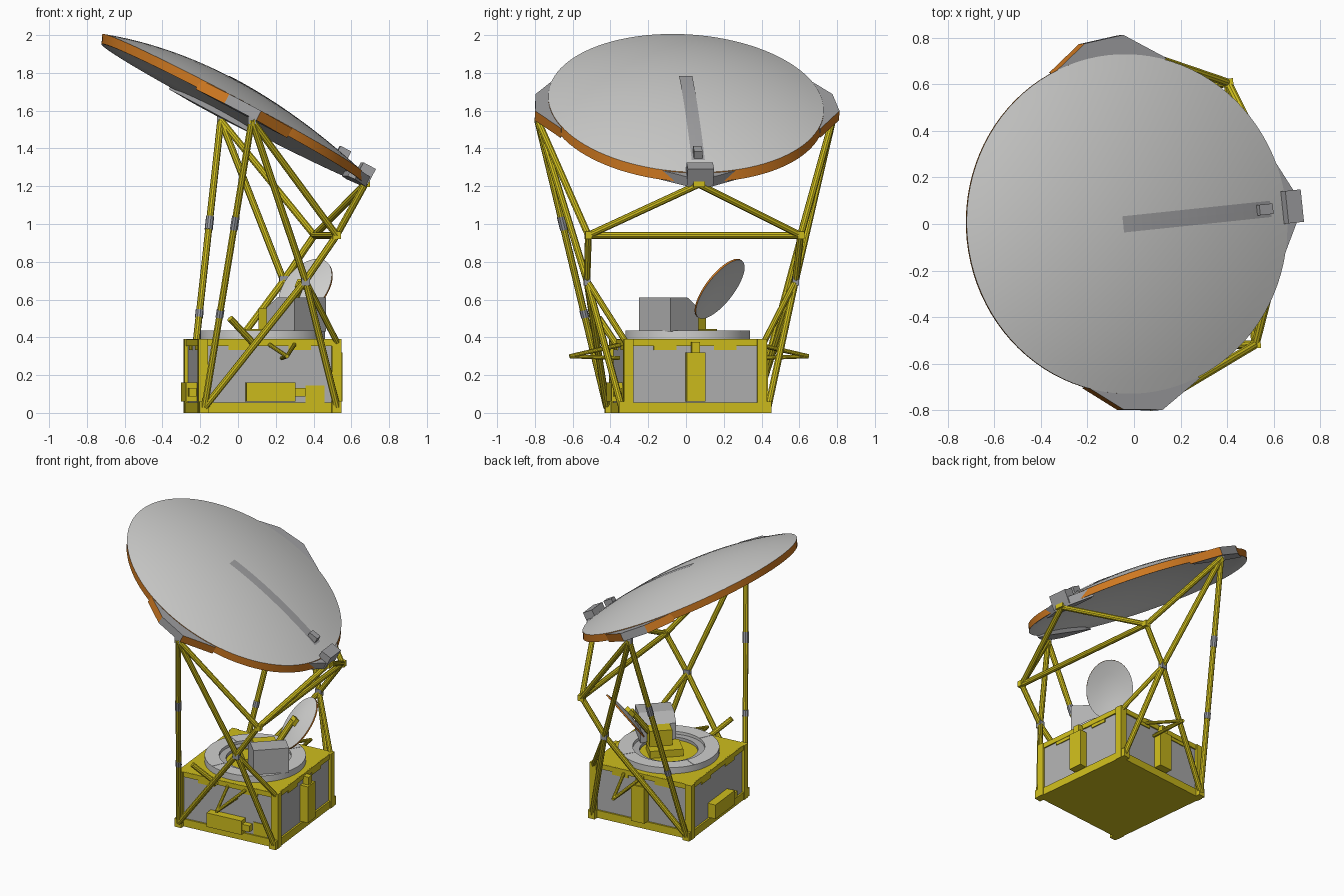
import bpy, bmesh, math
from mathutils import Matrix, Vector

if "Cube" in bpy.data.objects:
    bpy.data.objects.remove(bpy.data.objects["Cube"])

def mat(name, c):
    m = bpy.data.materials.new(name)
    m.diffuse_color = (*c, 1)
    m.use_nodes = True
    m.node_tree.nodes["Principled BSDF"].inputs["Base Color"].default_value = m.diffuse_color
    return m

YELLOW = mat("gold_yellow", (0.62, 0.51, 0.012))
ORANGE = mat("copper_orange", (0.62, 0.19, 0.015))
WHITE = mat("reflector_white", (0.62, 0.62, 0.61))
PANEL = mat("panel_grey", (0.44, 0.44, 0.44))
GREY = mat("bracket_grey", (0.36, 0.36, 0.37))
HINGE = mat("hinge_grey", (0.30, 0.31, 0.34))

YAW = math.radians(6)
BODY = Matrix.Translation((0.13, 0.01, 0)) @ Matrix.Rotation(YAW, 4, 'Z')
DISH = (Matrix.Translation((-0.03, 0, 1.64)) @ Matrix.Rotation(YAW, 4, 'Z')
        @ Matrix.Rotation(math.radians(28), 4, 'Y'))
A, B, H = 0.78, 0.73, 0.115         # reflector half axes and bulge
SLANT = -0.45                       # depth runs almost straight down, not square to the rim

def finish(name, bm, mats, frame, smooth=False):
    bmesh.ops.recalc_face_normals(bm, faces=bm.faces)
    me = bpy.data.meshes.new(name)
    bm.to_mesh(me)
    bm.free()
    for m in mats:
        me.materials.append(m)
    ob = bpy.data.objects.new(name, me)
    ob.matrix_world = frame
    bpy.context.collection.objects.link(ob)
    if smooth:
        bpy.context.view_layer.objects.active = ob
        ob.select_set(True)
        bpy.ops.object.shade_smooth_by_angle(angle=math.radians(35))
        ob.select_set(False)
    return ob

def box(name, loc, size, m, frame=BODY, yaw=0):
    bm = bmesh.new()
    bmesh.ops.create_cube(bm, size=1, matrix=Matrix.Translation(loc)
                          @ Matrix.Rotation(yaw, 4, 'Z') @ Matrix.Diagonal((*size, 1)))
    return finish(name, bm, [m], frame)

def tube(name, p, q, r=0.0185, m=YELLOW, frame=BODY):
    p, q = Vector(p), Vector(q)
    d = q - p
    bm = bmesh.new()
    bmesh.ops.create_cone(bm, cap_ends=True, segments=10, radius1=r, radius2=r, depth=d.length,
                          matrix=Matrix.Translation((p + q) / 2)
                          @ d.to_track_quat('Z', 'Y').to_matrix().to_4x4())
    return finish(name, bm, [m], frame, True)

def revolve(name, prof, mats, idx, frame, sx=1, sy=1, n=72, closed=False, slant=0):
    """Spin (radius, height) points; idx gives the material of each strip."""
    bm = bmesh.new()
    rings = []
    for r, z in prof:
        if r == 0:
            rings.append([bm.verts.new((slant * z, 0, z))] * n)
        else:
            rings.append([bm.verts.new((r * sx * math.cos(2 * math.pi * i / n) + slant * z,
                                        r * sy * math.sin(2 * math.pi * i / n), z))
                          for i in range(n)])
    pairs = list(zip(rings, rings[1:])) + ([(rings[-1], rings[0])] if closed else [])
    for k, (a, b) in enumerate(pairs):
        for i in range(n):
            j = (i + 1) % n
            f = bm.faces.new(list(dict.fromkeys((a[i], a[j], b[j], b[i]))))
            f.material_index = idx(k)
    return finish(name, bm, mats, frame, True)

def prism(name, pts, z0, z1, mats, side_idx, frame):
    bm = bmesh.new()
    lo = [bm.verts.new((x, y, z0)) for x, y in pts]
    hi = [bm.verts.new((x, y, z1)) for x, y in pts]
    bm.faces.new(hi)
    bm.faces.new(lo)
    for i in range(len(pts)):
        j = (i + 1) % len(pts)
        bm.faces.new((lo[i], lo[j], hi[j], hi[i])).material_index = side_idx(i)
    return finish(name, bm, mats, frame)

# Main reflector: convex shell with a copper rim band
N = 12
top = [(i / N, H * (1 - (i / N) ** 2)) for i in range(N + 1)]
under = [(0.985 * i / N, H * (1 - (i / N) ** 2) - 0.048) for i in range(N, -1, -1)]
revolve("main_reflector", top + [(1, -0.048)] + under, [WHITE, ORANGE],
        lambda k: 1 if k == N else 0, DISH, A, B, 96, slant=SLANT)

# Mounting plates on the reflector rim
side = [(-0.27, 0.68), (-0.11, 0.79), (0.08, 0.81), (0.28, 0.69), (0.2, 0.665), (-0.2, 0.665)]
for s, tag in ((1, "back"), (-1, "front")):
    prism("rim_plate_" + tag, [(x, s * y) for x, y in side], -0.06, -0.004, [GREY, ORANGE],
          lambda i: 1 if i in (0, 2) else 0, DISH)
prism("rim_plate_low", [(0.745, 0.21), (0.83, 0.06), (0.83, -0.06), (0.745, -0.21),
                        (0.71, -0.15), (0.71, 0.15)], -0.06, -0.004, [GREY], lambda i: 0, DISH)
box("rim_latch_block", (0.795, 0, 0), (0.075, 0.14, 0.095), GREY, DISH)
box("rim_sensor_block", (0.645, 0, 0.045), (0.065, 0.045, 0.05), GREY, DISH)

# Thin strip lying on the reflector back
bm = bmesh.new()
rows = []
for i in range(17):
    u = -0.03 + 0.73 * i / 16
    row = []
    for v in (-0.035, 0, 0.035):
        z = H * (1 - (u / A) ** 2 - (v / B) ** 2)
        row.append(bm.verts.new((u + SLANT * z, v, z + 0.004)))
    rows.append(row)
for a, b in zip(rows, rows[1:]):
    for k in (0, 1):
        bm.faces.new((a[k], b[k], b[k + 1], a[k + 1]))
finish("reflector_strip", bm, [GREY], DISH)

# Body: grey panels inside a yellow frame
box("body_panels", (0, 0, 0.2), (0.725, 0.725, 0.36), PANEL)
box("body_floor", (0, 0, 0.01), (0.735, 0.735, 0.02), YELLOW)
box("body_deck", (0, 0, 0.38), (0.735, 0.735, 0.02), YELLOW)
for sx in (-1, 1):
    for sy in (-1, 1):
        box("corner_post", (sx * 0.355, sy * 0.355, 0.195), (0.05, 0.05, 0.39), YELLOW)
        box("corner_foot", (sx * 0.352, sy * 0.388, 0.03), (0.05, 0.035, 0.06), YELLOW)
for k in range(4):
    F = BODY @ Matrix.Rotation(k * math.pi / 2, 4, 'Z')      # k=0 is the front face
    box("bottom_rail", (0, -0.362, 0.027), (0.70, 0.025, 0.054), YELLOW, F)
    box("top_rail", (0, -0.362, 0.372), (0.70, 0.02, 0.035), YELLOW, F)
    for s in (-1, 1):
        box("top_rail_tab", (s * 0.16, -0.364, 0.345), (0.12, 0.01, 0.025), YELLOW, F)
    # Equipment boxes: flat on front and left, upright on right and back
    if k in (0, 3):
        box("equipment_box", (0.0, -0.39, 0.11), (0.26, 0.06, 0.10), YELLOW, F)
        box("equipment_plug", (0.155, -0.39, 0.11), (0.06, 0.04, 0.045), YELLOW, F)
    else:
        box("equipment_box", (0.0, -0.39, 0.19), (0.10, 0.06, 0.26), YELLOW, F)
        box("equipment_plug", (0.0, -0.39, 0.345), (0.045, 0.04, 0.06), YELLOW, F)
box("front_panel_patch", (0.24, -0.364, 0.10), (0.1, 0.008, 0.09), YELLOW)

# Turntable ring on the deck
revolve("turntable_ring", [(0.33, 0.385), (0.33, 0.435), (0.235, 0.435), (0.235, 0.385)],
        [WHITE], lambda k: 0, BODY, closed=True)
revolve("turntable_inner_ring", [(0.235, 0.385), (0.235, 0.415), (0.19, 0.415), (0.19, 0.385)],
        [PANEL], lambda k: 0, BODY, closed=True)
revolve("turntable_hub", [(0.19, 0.385), (0.19, 0.395), (0, 0.395)], [YELLOW], lambda k: 0, BODY)
for a in (0.9, 2.6, 4.2):
    tube("ring_seam", (0.235 * math.cos(a), 0.235 * math.sin(a), 0.433),
         (0.33 * math.cos(a), 0.33 * math.sin(a), 0.433), 0.004, GREY)

# Receiver: grey wedge box with a yellow box behind it
I = Matrix.Identity(4)
Q = math.radians(45)
WEDGE = (Matrix.Translation((0.325, -0.11, 0)) @ Matrix.Rotation(Q, 4, 'Z')
         @ Matrix.Rotation(math.pi / 2, 4, 'Z') @ Matrix.Rotation(math.pi / 2, 4, 'X'))
prism("receiver_box", [(-0.08, 0.43), (-0.08, 0.61), (0.05, 0.61), (0.13, 0.555), (0.13, 0.43)],
      -0.118, 0.118, [PANEL], lambda i: 0, WEDGE)
box("receiver_back_box", (0.215, 0.0, 0.49), (0.15, 0.15, 0.13), YELLOW, I, Q)
box("receiver_base", (0.15, 0.03, 0.42), (0.22, 0.16, 0.05), YELLOW, I, Q)

# Small calibration reflector and its support
n = Vector((0.45, 0.66, -0.60)).normalized()
c = Vector((0.355, 0.175, 0.66))
SMALL = Matrix.Translation(c) @ n.to_track_quat('Z', 'Y').to_matrix().to_4x4()
revolve("small_reflector", [(0, -0.025), (0.1, -0.019), (0.195, 0.0), (0.195, 0.010),
                            (0.1, -0.008), (0, -0.014)],
        [WHITE, ORANGE], lambda k: 1 if k == 2 else 0, SMALL, sx=0.78, n=40)
tube("small_reflector_arm", (0.26, 0.03, 0.5), c - n * 0.045, 0.02, YELLOW, I)
box("small_reflector_mount", (0, 0, -0.035), (0.06, 0.05, 0.03), YELLOW, SMALL)

# Truss carrying the main reflector, mirrored front to back
tip = Vector((0.545, 0, 1.21))
for s in (-1, 1):
    a = Vector((-0.14, s * 0.785, 1.55))
    b = Vector((0.335, s * 0.565, 0.94))
    h = Vector((0.17, s * 0.555, 0.70))
    rear = Vector((-0.35, s * 0.395, 0.03))
    tube("long_strut", a, rear)
    tube("upper_brace", a, b)
    tube("upper_leg", a, h)
    tube("knee_strut", b, h)
    tube("tip_strut", tip, b)
    tube("lower_leg_right", h, (0.355, s * 0.39, 0.03))
    tube("lower_leg_left", h, rear)
    tube("lower_brace", h, (0.36, s * 0.365, 0.37), 0.016)
    box("truss_hinge", h, (0.045, 0.035, 0.05), HINGE)
    box("truss_knee", b, (0.045, 0.035, 0.04), YELLOW)
    box("rim_fitting", a, (0.04, 0.025, 0.04), GREY)
    for z0, z1 in ((0.97, 1.04), (0.505, 0.545)):
        t = [(a.z - z) / (a.z - rear.z) for z in (z0, z1)]
        tube("strut_joint", a.lerp(rear, t[0]), a.lerp(rear, t[1]), 0.0215, HINGE)
    # Stowage tripod on the side of the body
    end = (0.063, s * 0.635, 0.30)
    for p in ((0.0, 0.37, 0.36), (0.13, 0.37, 0.36), (0.065, 0.37, 0.29)):
        tube("stowage_tripod_rod", (p[0], s * p[1], p[2]), end, 0.011)
tube("latch_arm", (-0.22, -0.45, 0.50), (-0.08, -0.37, 0.36), 0.018)
tube("cross_bar", (0.335, -0.565, 0.94), (0.335, 0.565, 0.94))
box("tip_fitting", tip, (0.05, 0.06, 0.03), YELLOW)
